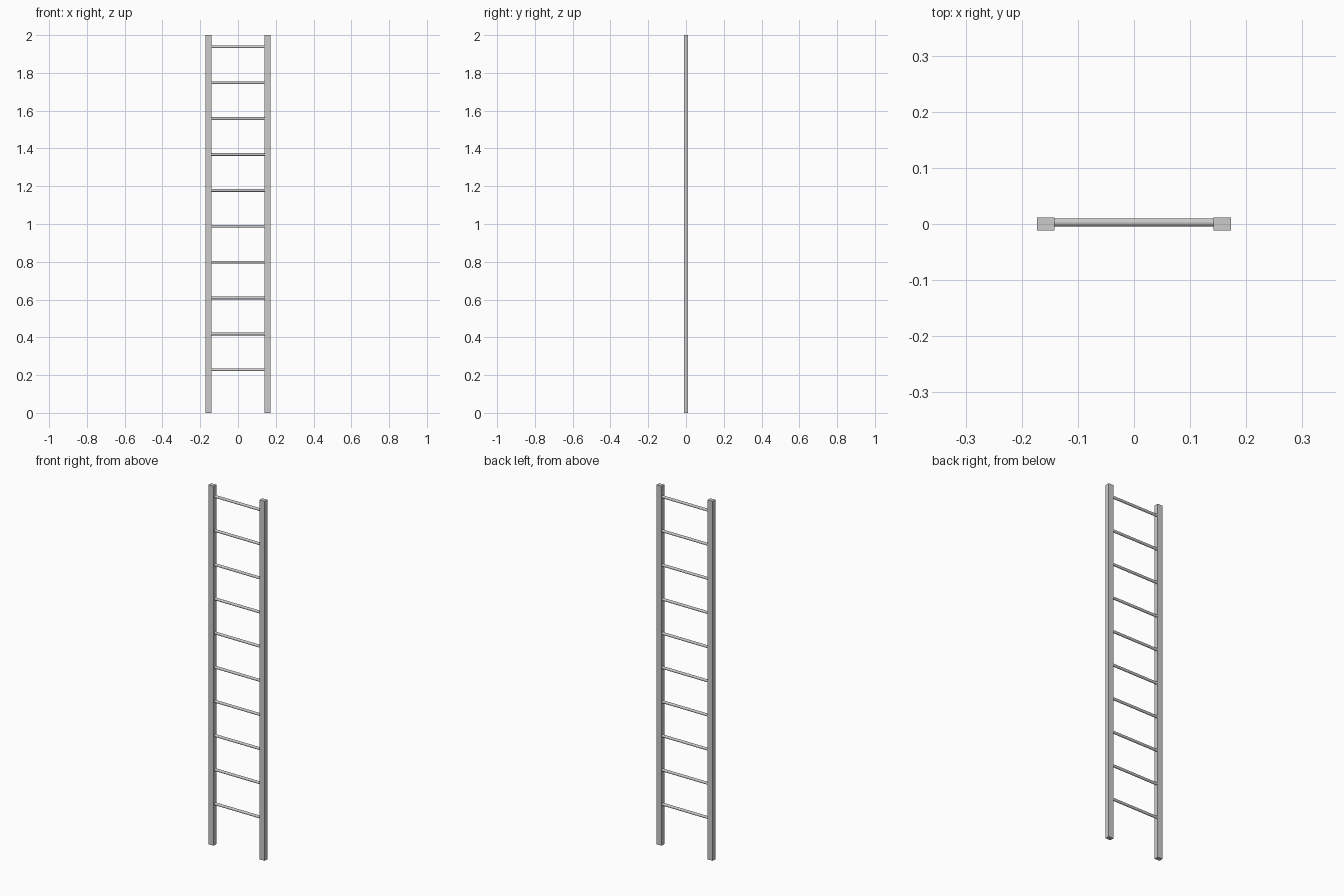
import bpy, math

if "Cube" in bpy.data.objects:
    bpy.data.objects.remove(bpy.data.objects["Cube"])

HEIGHT = 2.0
RUNG_COUNT = 10
RUNG_Z0, RUNG_STEP = 0.228, 0.19


def rail(name, x):
    bpy.ops.mesh.primitive_cube_add(size=1, location=(x, 0, HEIGHT / 2))
    o = bpy.context.object
    o.name = name
    o.scale = (0.031, 0.023, HEIGHT)
    bpy.ops.object.transform_apply(location=False, rotation=False, scale=True)


def rung(name, z):
    bpy.ops.mesh.primitive_cylinder_add(
        vertices=12, radius=0.0073, depth=0.30,
        location=(0, 0.0027, z), rotation=(0, math.pi / 2, 0))
    bpy.context.object.name = name


# Two square side rails
rail("left_rail", -0.157)
rail("right_rail", 0.157)

# Evenly spaced round rungs, set slightly towards the back, ends let into the rails
for i in range(RUNG_COUNT):
    rung(f"rung_{i + 1}", RUNG_Z0 + i * RUNG_STEP)
